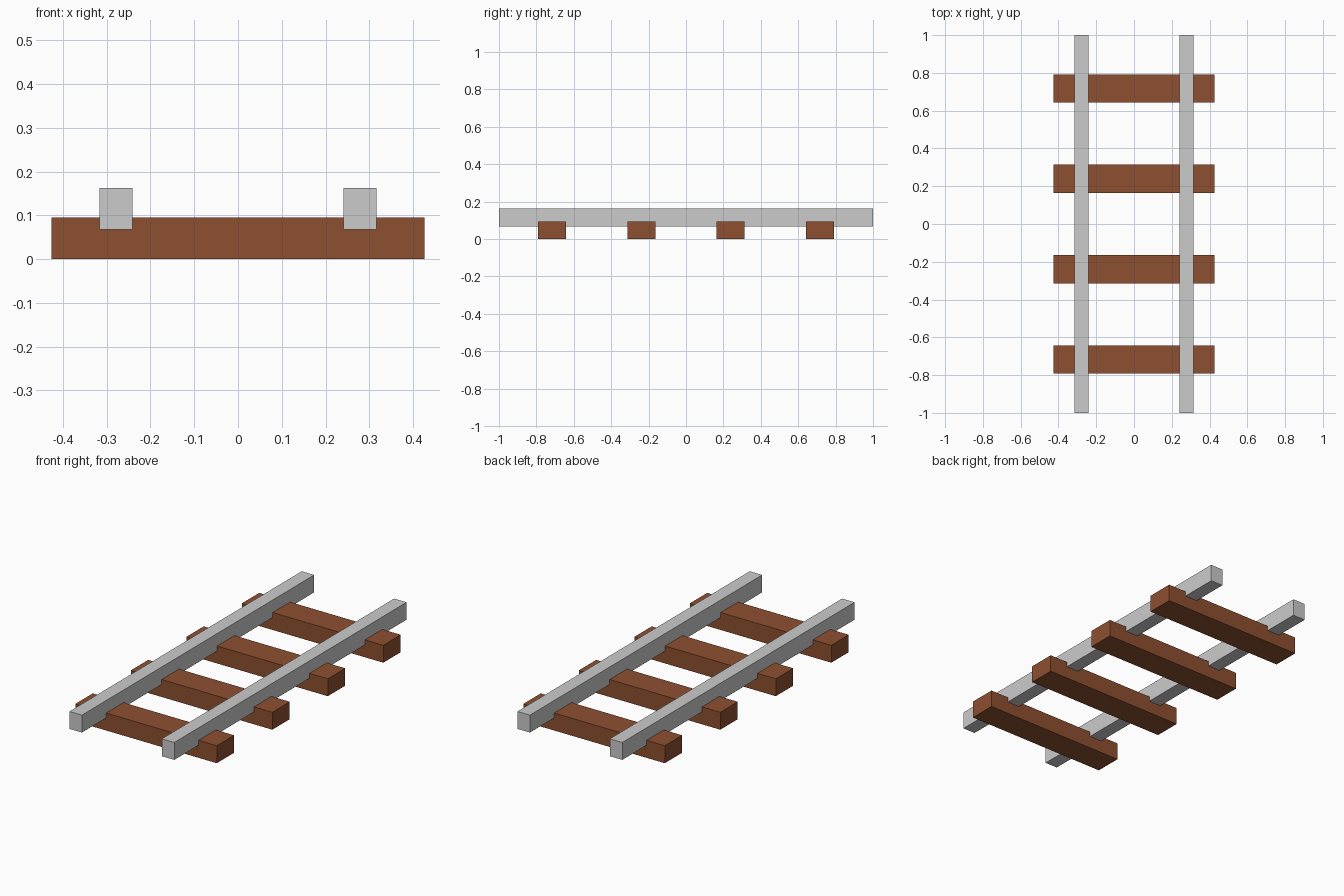
import bpy

if "Cube" in bpy.data.objects:
    bpy.data.objects.remove(bpy.data.objects["Cube"])


def material(name, color):
    mat = bpy.data.materials.new(name)
    mat.diffuse_color = color
    mat.use_nodes = True
    mat.node_tree.nodes["Principled BSDF"].inputs["Base Color"].default_value = mat.diffuse_color
    return mat


def box(name, center, size, mat=None):
    bpy.ops.mesh.primitive_cube_add(size=1, location=center)
    obj = bpy.context.object
    obj.name = name
    obj.scale = size
    bpy.ops.object.transform_apply(location=False, rotation=False, scale=True)
    if mat:
        obj.data.materials.append(mat)
    return obj


wood = material("brown_wood", (0.27, 0.08, 0.03, 1))

# Wooden sleepers, evenly spaced along the track
SPACING = 0.478
for i in range(4):
    box(f"sleeper_{i + 1}", (0, (i - 1.5) * SPACING, 0.0475),
        (0.853, 0.15, 0.095), wood)

# Two rails, sunk slightly into the sleepers
for side, x in (("left", -0.2785), ("right", 0.2785)):
    box(f"rail_{side}", (x, 0, 0.1155), (0.075, 2.0, 0.095))
